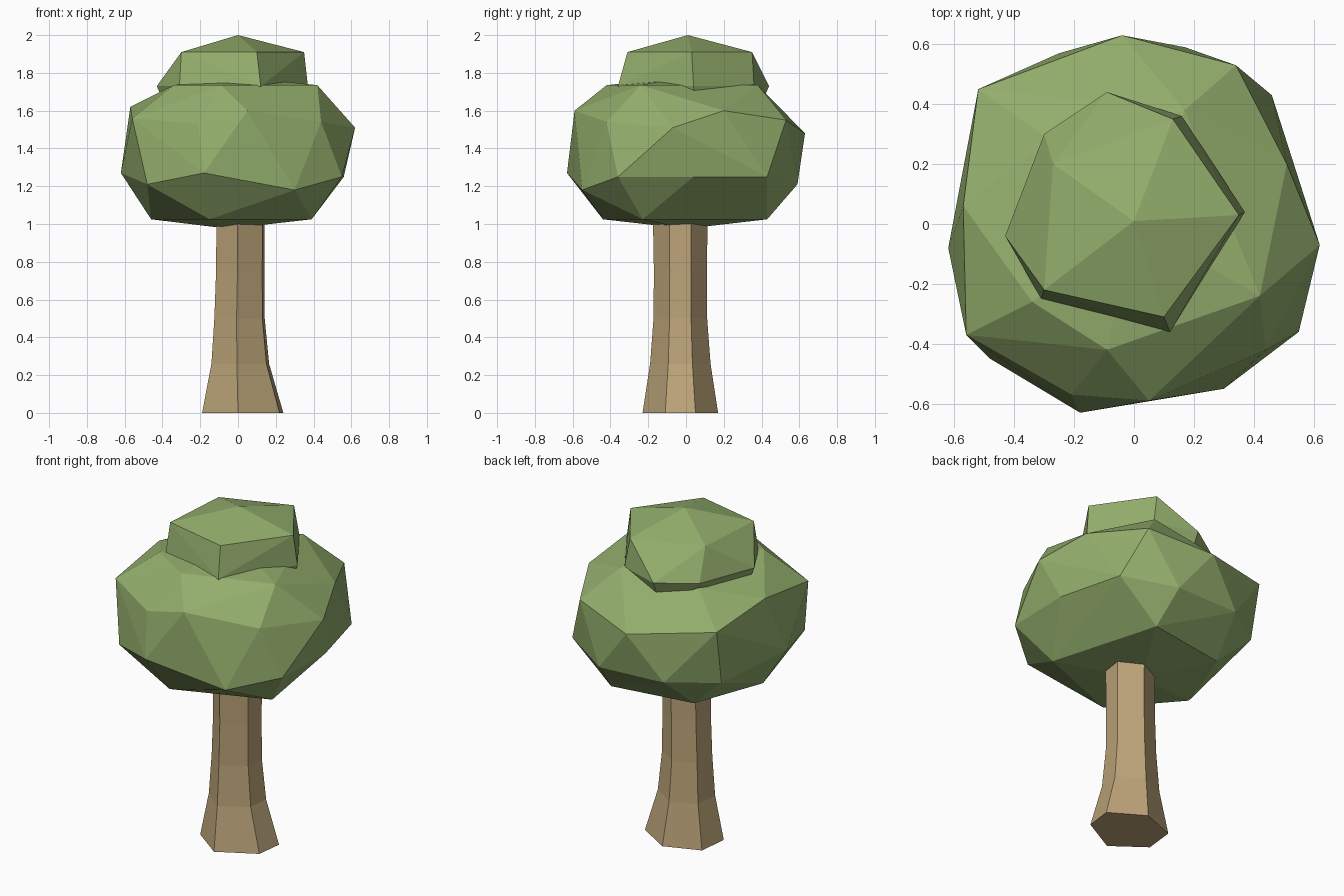
import bpy, bmesh


def material(name, color):
    mat = bpy.data.materials.new(name)
    mat.diffuse_color = (*color, 1)
    return mat


def finish(bm, name, mat):
    bmesh.ops.recalc_face_normals(bm, faces=bm.faces)
    mesh = bpy.data.meshes.new(name)
    bm.to_mesh(mesh)
    bm.free()
    mesh.materials.append(mat)
    obj = bpy.data.objects.new(name, mesh)
    bpy.context.collection.objects.link(obj)
    return obj


def ring(z, *pts):
    return [(x, y, z) for x, y in pts]


def faceted_blob(name, points, mat):
    """Faceted clump: convex hull around rings of points."""
    bm = bmesh.new()
    for p in points:
        bm.verts.new(p)
    bmesh.ops.convex_hull(bm, input=bm.verts)
    loose = [v for v in bm.verts if not v.link_faces]
    bmesh.ops.delete(bm, geom=loose, context='VERTS')
    return finish(bm, name, mat)


bark = material("bark", (0.50, 0.37, 0.19))
leaf = material("leaf", (0.29, 0.42, 0.15))

# Trunk: six-sided section swept upwards, flared at the foot
section = [(-0.025, -0.20), (0.195, -0.08), (0.215, 0.08),
           (0.015, 0.20), (-0.195, 0.12), (-0.215, -0.06)]
levels = [(0, 1, 1, 0.025), (0.26, 0.71, 0.80, 0.012), (0.5, 0.62, 0.71, 0.008),
          (0.75, 0.595, 0.70, 0.012), (1.08, 0.595, 0.73, 0.014)]
bm = bmesh.new()
rings = [[bm.verts.new((cx + x * sx, -0.03 + y * sy, z)) for x, y in section]
         for z, sx, sy, cx in levels]
for low, high in zip(rings, rings[1:]):
    for i in range(6):
        j = (i + 1) % 6
        bm.faces.new((low[i], low[j], high[j], high[i]))
bm.faces.new(rings[0][::-1])
bm.faces.new(rings[-1])
finish(bm, "trunk", bark)

# Large lower foliage clump
lower = [(-0.18, -0.63, 1.27), (0.30, -0.55, 1.18), (0.55, -0.36, 1.25),
         (0.56, 0.04, 1.25), (0.46, 0.43, 1.25), (0.17, 0.59, 1.21),
         (-0.25, 0.57, 1.22), (-0.51, 0.39, 1.22), (-0.62, -0.08, 1.27),
         (-0.48, -0.45, 1.21)]
upper = [(0.05, -0.59, 1.60), (0.44, -0.42, 1.54), (0.62, -0.07, 1.51),
         (0.51, 0.20, 1.60), (0.34, 0.53, 1.55), (-0.04, 0.63, 1.48),
         (-0.52, 0.45, 1.55), (-0.57, 0.06, 1.62), (-0.56, -0.37, 1.56),
         (-0.21, -0.57, 1.53)]
faceted_blob("lower_foliage",
             ring(0.975, (-0.05, 0.0))
             + ring(1.025, (-0.15, -0.44), (0.39, -0.23), (0.20, 0.43),
                    (-0.30, 0.35), (-0.46, -0.08))
             + lower + upper
             + ring(1.735, (-0.09, -0.42), (0.42, -0.24), (0.17, 0.38), (-0.34, -0.26))
             + ring(1.69, (-0.28, 0.28)) + ring(1.78, (0, 0)), leaf)

# Small crown clump sunk into the top
faceted_blob("crown_foliage",
             ring(2.0, (0, 0.01))
             + ring(1.91, (0.10, -0.31), (0.35, 0.03), (0.13, 0.35),
                    (-0.27, 0.20), (-0.30, -0.22))
             + ring(1.73, (-0.43, -0.04), (-0.30, 0.30), (-0.09, 0.44), (0.16, 0.36),
                    (0.37, 0.04), (0.12, -0.36), (-0.31, -0.25))
             + ring(1.50, (-0.33, -0.05), (-0.08, 0.34), (0.30, 0.06), (0.08, -0.30))
             + ring(1.38, (0, 0)), leaf)
